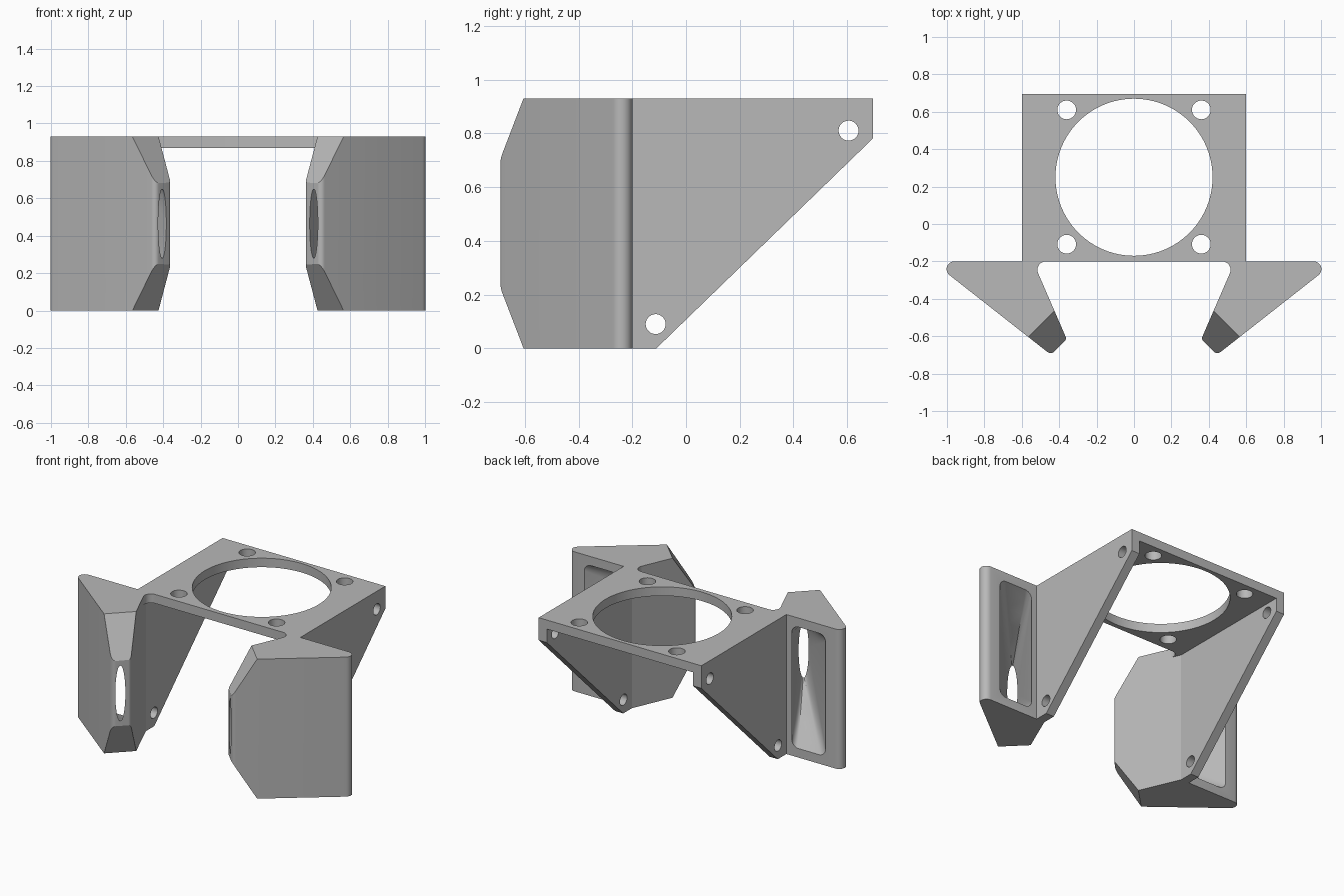
import bpy, bmesh, math
from mathutils import Vector

cube = bpy.data.objects.get("Cube")
if cube:
    bpy.data.objects.remove(cube, do_unlink=True)

grey = bpy.data.materials.new("light grey plastic")
grey.use_nodes = True
GREY = (0.48, 0.48, 0.48, 1)
grey.diffuse_color = GREY
grey.node_tree.nodes["Principled BSDF"].inputs["Base Color"].default_value = GREY

TOP, PLATE_Z, BACK, JOIN = 0.93, 0.87, 0.695, -0.2
WALL_OUT, WALL_IN = 0.6, 0.54


def finish(name, bm):
    bmesh.ops.recalc_face_normals(bm, faces=bm.faces)
    mesh = bpy.data.meshes.new(name)
    bm.to_mesh(mesh)
    bm.free()
    mesh.materials.append(grey)
    obj = bpy.data.objects.new(name, mesh)
    bpy.context.collection.objects.link(obj)
    return obj


def prism(outline, offset):
    bm = bmesh.new()
    face = bm.faces.new([bm.verts.new(p) for p in outline])
    out = bmesh.ops.extrude_face_region(bm, geom=[face])
    verts = [v for v in out["geom"] if isinstance(v, bmesh.types.BMVert)]
    bmesh.ops.translate(bm, verts=verts, vec=offset)
    return bm


def fillet(a, b, c, r, steps=8):
    """Arc points that round the corner b between a and c."""
    a, b, c = Vector(a), Vector(b), Vector(c)
    u, v = (a - b).normalized(), (c - b).normalized()
    half = u.angle(v) / 2
    centre = b + (u + v).normalized() * r / math.sin(half)
    start = b + u * r / math.tan(half) - centre
    end = b + v * r / math.tan(half) - centre
    sweep = math.pi - 2 * half
    arc = []
    for i in range(steps + 1):
        t = i / steps
        arc.append(centre + (start * math.sin((1 - t) * sweep) + end * math.sin(t * sweep)) / math.sin(sweep))
    return [(p.x, p.y) for p in arc]


def cylinder(centre, radius, axis, segments=48):
    bm = bmesh.new()
    bmesh.ops.create_cone(bm, cap_ends=True, segments=segments, radius1=radius, radius2=radius, depth=0.3)
    cutter = finish("cutter", bm)
    cutter.location = centre
    if axis == "x":
        cutter.rotation_euler.y = math.pi / 2
    return cutter


def activate(obj):
    bpy.ops.object.select_all(action="DESELECT")
    obj.select_set(True)
    bpy.context.view_layer.objects.active = obj


def cut(obj, cutters):
    for cutter in cutters:
        cutter.hide_render = True
        activate(obj)
        mod = obj.modifiers.new("cut", "BOOLEAN")
        mod.operation, mod.solver, mod.object = "DIFFERENCE", "EXACT", cutter
        bpy.ops.object.modifier_apply(modifier=mod.name)
        bpy.data.objects.remove(cutter, do_unlink=True)


def smooth(obj):
    activate(obj)
    bpy.ops.object.shade_smooth_by_angle(angle=math.radians(28))


def mirror(obj):
    activate(obj)
    mod = obj.modifiers.new("mirror", "MIRROR")
    mod.use_mirror_merge = False
    bpy.ops.object.modifier_apply(modifier=mod.name)


# Duct corners, seen from above
root, wing, nose, lip = (WALL_IN, JOIN), (1.08, JOIN), (0.443, -0.70), (0.36, -0.615)

# Top plate, with rounded inner corners where it meets the ducts
half = [(WALL_OUT, BACK), (WALL_OUT, JOIN), root] + fillet(lip, root, (0, JOIN), 0.045)
outline = half + [(-x, y) for x, y in reversed(half)]
plate = finish("mounting_plate", prism([(x, y, PLATE_Z) for x, y in outline], (0, 0, TOP - PLATE_Z)))
holes = [cylinder((0, 0.25, 0.9), 0.42, "z", 96)]
holes += [cylinder((x, y, 0.9), 0.05, "z") for x in (-0.36, 0.36) for y in (-0.108, 0.61)]
cut(plate, holes)
smooth(plate)

# Triangular side walls
profile = [(JOIN, 0), (-0.11, 0), (BACK, 0.78), (BACK, PLATE_Z), (JOIN, PLATE_Z)]
walls = finish("side_walls", prism([(WALL_IN, y, z) for y, z in profile], (WALL_OUT - WALL_IN, 0, 0)))
cut(walls, [cylinder((0.57, y, z), 0.037, "x") for y, z in ((-0.113, 0.09), (0.605, 0.81))])
mirror(walls)
smooth(walls)

# Duct bodies, with the nose cut back above and below
outline = [root] + fillet(root, wing, nose, 0.041) + fillet(wing, nose, lip, 0.03) + fillet(nose, lip, root, 0.02)
bm = prism([(x, y, 0) for x, y in outline], (0, 0, TOP))
for z, up in ((TOP, 1), (0, -1)):
    normal = Vector((-1, -1, 0)).normalized() * 0.243 + Vector((0, 0, 0.15 * up))
    out = bmesh.ops.bisect_plane(bm, geom=bm.verts[:] + bm.edges[:] + bm.faces[:], plane_co=(0.425, -0.465, z),
                                 plane_no=normal.normalized(), clear_outer=True)
    rim = [e for e in out["geom_cut"] if isinstance(e, bmesh.types.BMEdge)]
    bmesh.ops.contextual_create(bm, geom=rim)
ducts = finish("air_ducts", bm)

# Duct passage, from a rounded rectangle at the back to an oval slot in the nose
bm = bmesh.new()
STEPS, RINGS, R = 8, 6, 0.05
rings = []
for k in range(RINGS + 1):
    t = -0.05 + 1.1 * k / RINGS
    ring = []
    for q, (sx, sz) in enumerate(((1, 1), (-1, 1), (-1, -1), (1, -1))):
        for i in range(STEPS):
            ang = (q + (i + 0.5) / STEPS) * math.pi / 2
            c, s = math.cos(ang), math.sin(ang)
            inlet = Vector((0.765 + sx * (0.125 - R) + R * c, JOIN, 0.465 + sz * (0.405 - R) + R * s))
            slot = Vector((0.405 + 0.022 * c, -0.661 - 0.022 * c, 0.465 + 0.185 * s))
            ring.append(bm.verts.new(inlet.lerp(slot, t)))
    rings.append(ring)
for low, high in zip(rings, rings[1:]):
    for i in range(len(low)):
        j = (i + 1) % len(low)
        bm.faces.new((low[i], low[j], high[j], high[i]))
bm.faces.new(rings[0])
bm.faces.new(rings[-1])
cut(ducts, [finish("cutter", bm)])
mirror(ducts)
smooth(ducts)
